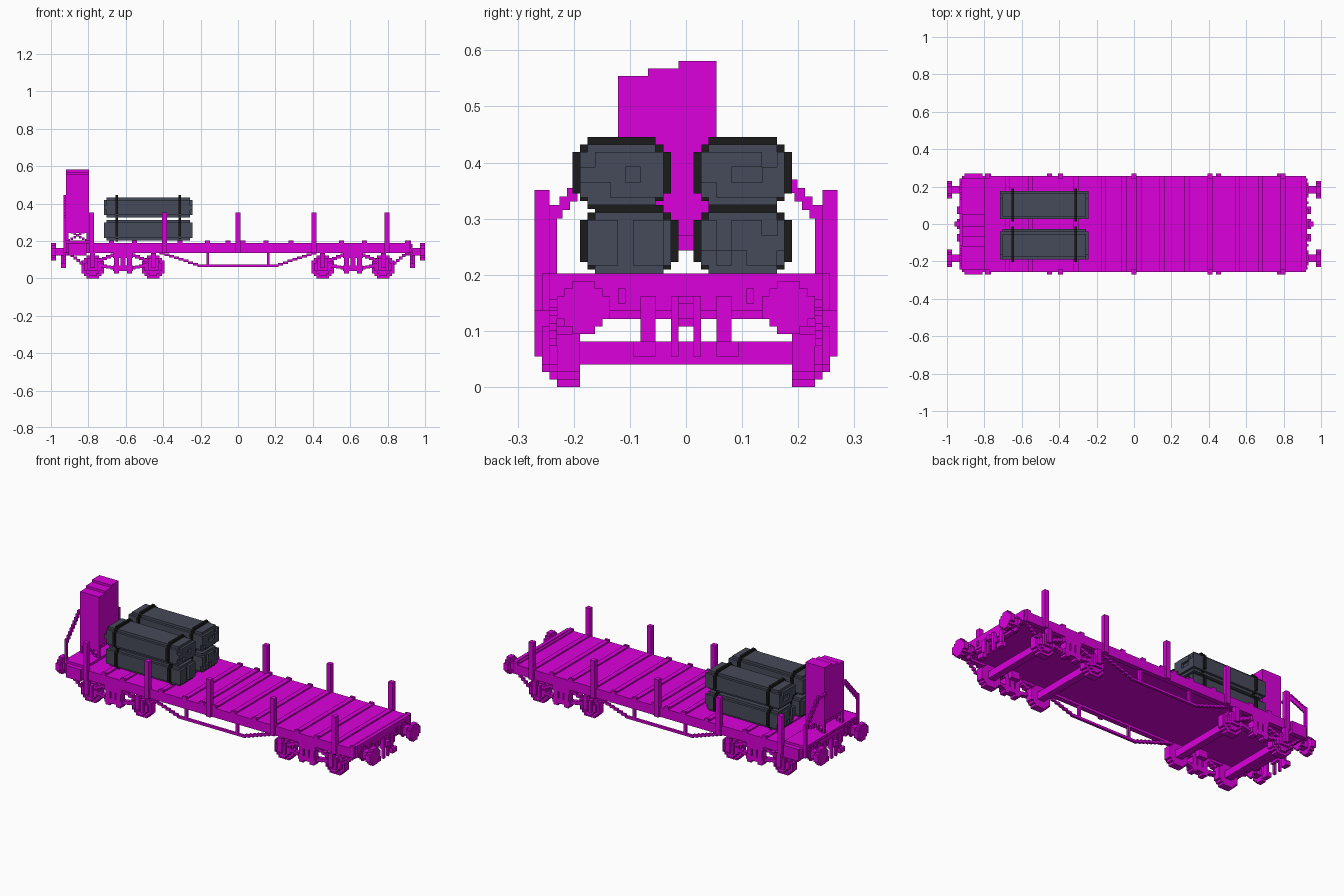
import bpy, bmesh, random
from mathutils import Vector

random.seed(4)
UNIT = 2 / 148          # edge of one building block

cube = bpy.data.objects.get("Cube")
if cube:
    bpy.data.objects.remove(cube, do_unlink=True)


def material(name, color):
    mat = bpy.data.materials.new(name)
    mat.use_nodes = True
    mat.diffuse_color = (*color, 1)
    mat.node_tree.nodes["Principled BSDF"].inputs["Base Color"].default_value = (*color, 1)
    return mat


MAGENTA = material("magenta paint", (.71, 0, .71))
SLATE = material("slate bars", (.061, .067, .1))
BLACK = material("black strap", (.011, .011, .011))


def part(name, boxes, mat=MAGENTA, mirror=""):
    """One object from boxes (x0, x1, y0, y1, z0, z1) in block units."""
    for axis in mirror:
        i = "xy".index(axis) * 2
        boxes = boxes + [b[:i] + (-b[i + 1], -b[i]) + b[i + 2:] for b in boxes]
    bm = bmesh.new()
    for b in boxes:
        low, high = Vector(b[::2]) * UNIT, Vector(b[1::2]) * UNIT
        cube = bmesh.ops.create_cube(bm, size=1)["verts"]
        for v in cube:
            v.co = (low + high) / 2 + v.co * (high - low)
    mesh = bpy.data.meshes.new(name)
    bm.to_mesh(mesh)
    bm.free()
    mesh.materials.append(mat)
    obj = bpy.data.objects.new(name, mesh)
    bpy.context.collection.objects.link(obj)
    return obj


def disc(axis, a, z, r, start, end):
    """Stepped round plate; axis is the direction it faces."""
    boxes = []
    for w, h in ((r, r - 2), (r - 1, r - 1), (r - 2, r)):
        span, height = (a - w, a + w), (z - h, z + h)
        if axis == "x":
            boxes.append((start, end) + span + height)
        else:
            boxes.append(span + (start, end) + height)
    return boxes


def stepped(x0, x1, y0, y1, z0, z1, notches):
    """Bar whose long edges are notched in steps."""
    return [(x0, x1, y0 + i, y1 - i, z0 + notches - i, z1 - notches + i)
            for i in range(notches + 1)]


def staircase(start, end, count):
    """Evenly spaced points from start to end."""
    a, b = Vector(start), Vector(end)
    return [a.lerp(b, i / (count - 1)) for i in range(count)]


# Deck, side sills, raised cross planks and stakes
part("deck_floor", [(-68, 68, -18, 18, 11, 14)])
part("side_sill", [(-68, 68, 17, 19, 10, 14)], mirror="y")
planks = (-50, -41, -23, -12, -4, 2, 11, 21, 30, 41, 50, 59, 67)
part("cross_planks", [(x - 1, x + 1, -19, 19, 14, 14.6) for x in planks])
part("plank_ends", [(x - 1, x + 1, 18, 19, 14, 15) for x in planks], mirror="y")
part("side_stakes", [(x - 1, x + 1, 18, 20, 10, 26) for x in (-58, -29, 0, 30, 59)], mirror="y")

# End beams with buffers, coupler, hoses and corner braces
part("end_beam", [(67, 68.5, -18, 18, 10, 15), (66, 68, -11, 11, 9, 12)], mirror="x")
part("buffer", disc("x", 13.5, 10.5, 3.5, 72, 74) + [(68, 72, 12, 15, 9, 12)]
     + disc("x", 13.5, 10.5, 3, 68, 69), mirror="xy")
part("coupler", [(68, 71, -1, 1, 9, 11), (68, 69, -2, 2, 8, 12), (69, 70, 1, 2, 4, 12),
                 (69, 70, -2, -1, 4, 12)], mirror="x")
part("hose", [(68, 69, 4, 6, 5, 12), (68, 70, 4, 7, 4, 6)], mirror="xy")
part("hose_tap", [(68, 69, 8, 9, 11, 13)], mirror="xy")
part("corner_brace", [(p.x - .7, p.x + .7, 17, 18, p.y - .6, p.y + .6)
                      for p in staircase((62, 6), (68, 11), 6)], mirror="xy")

# Wheels, axles and bogie side frames
AXLES, MIDDLE = (33.5, 57.5), 45.5
wheels = []
for x in AXLES:
    wheels += disc("y", x, 4.5, 4.5, 14, 17) + disc("y", x, 4.5, 3.5, 17, 18)
    wheels += [(x - 2, x + 2, 17, 19, 3, 8), (x - 1, x + 1, 18, 20, 4, 10)]
part("wheels", wheels, mirror="xy")
part("axles", [(x - 1.5, x + 1.5, -14, 14, 3, 6) for x in AXLES], mirror="x")

frame = [(MIDDLE - 4, MIDDLE + 4, 16, 19, 8, 10), (MIDDLE - 4, MIDDLE + 4, 16, 19, 3, 5),
         (MIDDLE - 1, MIDDLE + 1, 16, 19, 4, 8), (MIDDLE - 2, MIDDLE + 2, 14, 17, 8, 12)]
for side in (-1, 1):
    c = MIDDLE + side * 2.5
    frame.append((c - 1, c + 1, 16, 19, 2, 10))
    for start, end in ((4, 5), (9, 7)):
        for p in staircase((MIDDLE + side * 4, start), (MIDDLE + side * 9, end), 4):
            frame.append((p.x - 1, p.x + 1, 16, 18, p.y - .5, p.y + .8))
part("bogie_frame", frame, mirror="xy")

# Truss rods under the sills
rod = [(0, 15, 17, 18, 4.5, 5.5), (11.5, 12.5, 17, 18, 5, 11)]
for p in staircase((15, 5), (30, 10), 9):
    rod.append((p.x - 1, p.x + 1, 17, 18, p.y - .5, p.y + .5))
part("truss_rod", rod, mirror="xy")

# Brake cabin with a stepped roof, standing on a braced platform
part("cabin", [(-68, -59, -9, -5, 20, 41), (-68, -59, -5, -1, 20, 42),
               (-68, -59, -1, 4, 20, 43), (-67, -60, -9, 4, 18, 20)])
legs = [(x, x + 1, y, y + 1, 14, 20) for x in (-68, -60) for y in (-9, 3)]
for y in (-9, 3):
    for x0, x1 in ((-67, -60), (-60, -67)):
        legs += [(p.x - .5, p.x + .5, y, y + 1, p.y - .5, p.y + .5)
                 for p in staircase((x0, 15), (x1, 19), 7)]
part("cabin_legs", legs)
part("platform", [(-69, -59, -18, 18, 14, 15)])
part("platform_step", [(-67, -60, 18, 20, 9, 14)], mirror="y")
rail = [(-69, -68, 17, 18, 10, 24)]
for p in staircase((17, 23), (9, 32), 9):
    rail.append((-69, -68, p.x - .7, p.x + .7, p.y - .8, p.y + 1))
part("platform_rail", rail, mirror="y")
part("rail_tie", [(-69, -68, 4, 9, 31.5, 32.5)])
part("platform_posts", [(-69, -68, y, y + 1, 9, 15) for y in (-10, 9)])

# Strapped bundles of bars with uneven ends
for row, y, z in (("lower_right", -13, 15), ("lower_left", 2, 15),
                  ("upper_right", -14, 24), ("upper_left", 2, 24)):
    body = stepped(-52, -19, y, y + 11, z, z + 8, 1)
    for i in range(0, 11, 2):
        for k in range(1, 7, 2):
            if random.random() < .7:
                body.append((-53, -18, y + i, y + min(i + 2, 11), z + k, z + k + 2))
    part("bundle_" + row, body, SLATE)
    straps = []
    for x in (-48, -23):
        straps += stepped(x - .5, x + .5, y - 1, y + 12, z - .5, z + 9, 2)
    part("straps_" + row, straps, BLACK)
